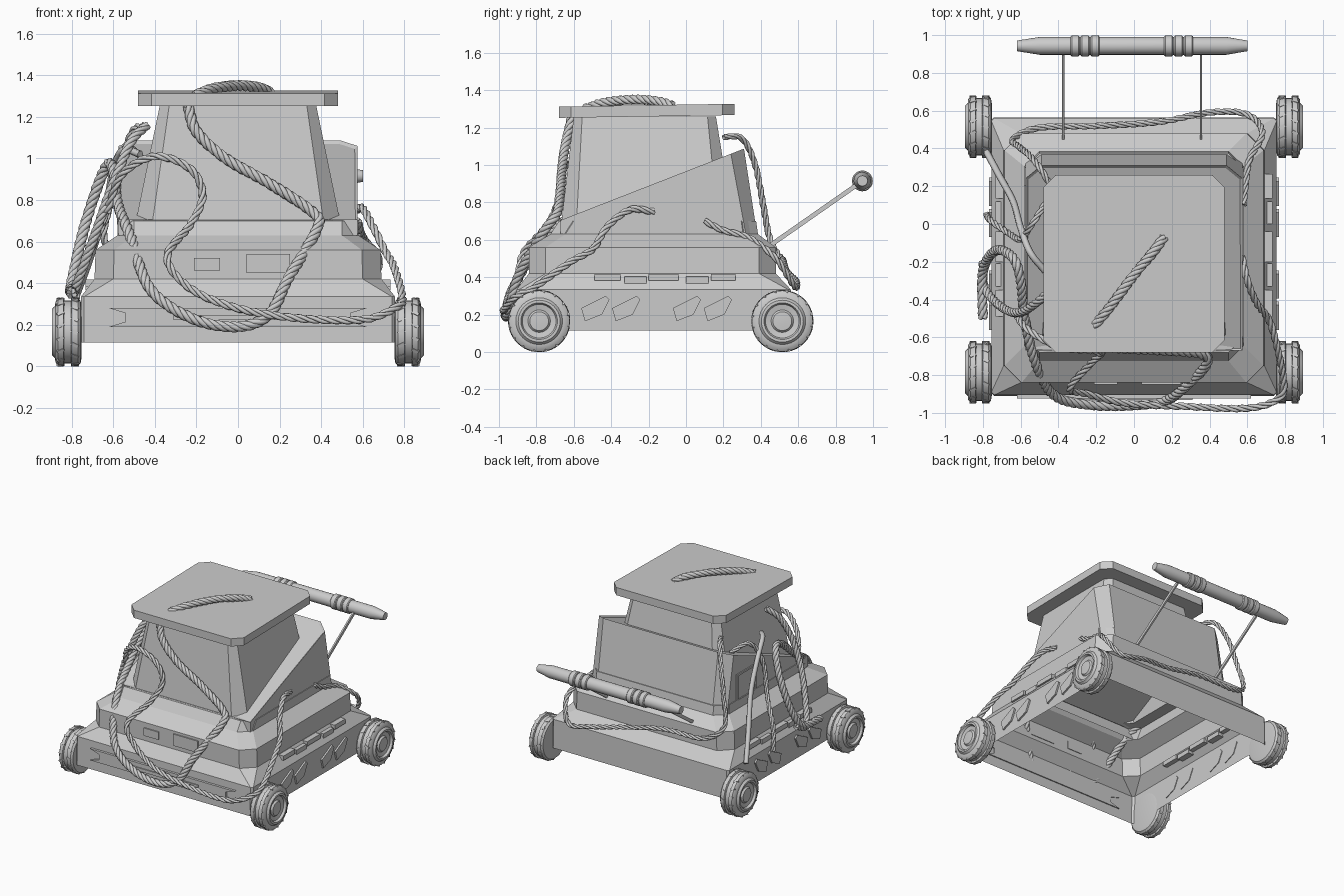
import bpy, bmesh, math
from mathutils import Vector, Matrix

if "Cube" in bpy.data.objects:
    bpy.data.objects.remove(bpy.data.objects["Cube"])


def make_object(name, bm, mirror=False, smooth=False):
    bmesh.ops.recalc_face_normals(bm, faces=bm.faces)
    me = bpy.data.meshes.new(name)
    bm.to_mesh(me)
    bm.free()
    ob = bpy.data.objects.new(name, me)
    bpy.context.collection.objects.link(ob)
    if mirror:
        ob.modifiers.new("Mirror", 'MIRROR')
    if smooth:
        bpy.context.view_layer.objects.active = ob
        ob.select_set(True)
        bpy.ops.object.shade_smooth_by_angle(angle=math.radians(35))
        ob.select_set(False)
    return ob


def octagon(x, y0, y1, c):
    return [(-x + c, y0), (x - c, y0), (x, y0 + c), (x, y1 - c),
            (x - c, y1), (-x + c, y1), (-x, y1 - c), (-x, y0 + c)]


def loft(bm, rings, cap_start=False, cap_end=False):
    loops = [[bm.verts.new(p) for p in r] for r in rings]
    n = len(loops[0])
    for a, b in zip(loops, loops[1:]):
        for i in range(n):
            bm.faces.new((a[i], a[(i + 1) % n], b[(i + 1) % n], b[i]))
    if cap_start:
        bm.faces.new(loops[0])
    return bm.faces.new(loops[-1]) if cap_end else None


def box(bm, center, size, rot=Matrix()):
    bmesh.ops.create_cube(bm, size=1, matrix=Matrix.Translation(center) @ rot @ Matrix.Diagonal((*size, 1)))


def lathe_x(bm, profile, y, z, n=32):
    rings = [[(x, y + r * math.cos(2 * math.pi * i / n), z + r * math.sin(2 * math.pi * i / n))
              for i in range(n)] for x, r in profile]
    loft(bm, rings, True, True)


# Open-bottomed stepped body and tapered tower: z, half width, front, back, corner cut
bm = bmesh.new()
loft(bm, [[(px, py, z) for px, py in octagon(x, y0, y1, c)] for z, x, y0, y1, c in [
    (.115, .755, -.91, .565, .015), (.335, .755, -.905, .56, .015), (.42, .69, -.84, .48, .09),
    (.56, .685, -.84, .48, .09), (.63, .58, -.725, .385, .08), (.70, .58, -.68, .375, .08),
    (.705, .49, -.665, .25, .08), (1.26, .375, -.60, .16, .045)]])
make_object("body_shell", bm)

# Octagonal top plate, very slightly raised at the back
bm = bmesh.new()
loft(bm, [[(x, y, z + .016 * (y + .68)) for x, y in octagon(.48, -.68, .26, .065)]
          for z in (1.252, 1.312)], True, True)
make_object("top_plate", bm)

# Wedge housing around the back of the tower
bm = bmesh.new()
slope = lambda y: .705 + .39 * (y + .67)
low = [(-.575, -.67), (.575, -.67), (.575, .32), (.49, .38), (-.49, .38), (-.575, .32)]
top = [(-.575, -.67), (.575, -.67), (.575, .24), (.49, .31), (-.49, .31), (-.575, .24)]
lid = loft(bm, [[(x, y, .63) for x, y in low], [(x, y, slope(y)) for x, y in top]], cap_end=True)
bm.normal_update()
bmesh.ops.inset_region(bm, faces=[lid], thickness=.015)
bmesh.ops.translate(bm, verts=lid.verts, vec=(0, 0, -.012))
make_object("rear_wedge", bm)

# Panel frame on the left side of the wedge
bm = bmesh.new()
for y in (-.02, .2):
    box(bm, (-.577, y, .79), (.012, .015, .20))
for z in (.69, .89):
    box(bm, (-.577, .09, z), (.012, .235, .015))
make_object("side_hatch_frame", bm)

# Front panels and the long vent
bm = bmesh.new()
box(bm, (-.15, -.842, .49), (.125, .014, .06))
box(bm, (.145, -.842, .495), (.21, .014, .09))
make_object("front_panels", bm)
bm = bmesh.new()
outline = [(-.62, .19), (.62, .19), (.54, .215), (.54, .255), (.62, .28), (-.62, .28), (-.54, .255), (-.54, .215)]
loft(bm, [[(x, y, z) for x, z in outline] for y in (-.90, -.925)], True, True)
box(bm, (0, -.925, .235), (.62, .016, .025))
make_object("front_vent", bm)

# Angled plates and stepped trim along both sides
bm = bmesh.new()
tag = [(-.56, .235), (-.43, .30), (-.41, .28), (-.45, .20), (-.54, .165)]
for shift in (0, .165, .49, .655):
    loft(bm, [[(x, y + shift, z) for y, z in tag] for x in (.75, .768)], True, True)
make_object("side_plates", bm, mirror=True)
bm = bmesh.new()
for y, length, z in ((-.42, .14, .40), (-.27, .12, .385), (-.12, .16, .40), (.06, .12, .385), (.2, .13, .40)):
    box(bm, (.708, y, z), (.05, length, .035))
make_object("side_trim", bm, mirror=True)

# Wheels: lathed tyre and rim with slanted tread lugs
for label, y in (("front", -.785), ("rear", .515)):
    bm = bmesh.new()
    lathe_x(bm, [(.752, .12), (.757, .15), (.77, .163), (.80, .165), (.804, .152), (.836, .152), (.84, .165),
                 (.865, .163), (.878, .145), (.88, .125), (.895, .112), (.895, .098), (.878, .09),
                 (.872, .06), (.884, .05), (.886, .02)], y, .165)
    make_object(label + "_wheels", bm, mirror=True, smooth=True)
    bm = bmesh.new()
    for k in range(16):
        for x, tilt, off in ((.785, .5, 0), (.853, -.5, .2)):
            turn = Matrix.Translation((0, y, .165)) @ Matrix.Rotation(k * math.pi / 8 + off, 4, 'X')
            part = bmesh.ops.create_cube(bm, size=1, matrix=turn @ Matrix.Translation((x, 0, .159))
                                         @ Matrix.Rotation(tilt, 4, 'Z') @ Matrix.Diagonal((.035, .016, .014, 1)))
    make_object(label + "_wheel_treads", bm, mirror=True)

# Push handle with grip sleeves and flat support bars
bm = bmesh.new()
lathe_x(bm, [(-.62, .028), (-.50, .047), (.49, .047), (.60, .028)], .943, .915, 20)
make_object("handle_bar", bm, smooth=True)
bm = bmesh.new()
for x in (-.335, .16):
    for k in range(3):
        a = x + k * .053
        lathe_x(bm, [(a, .05), (a + .006, .056), (a + .04, .056), (a + .046, .05)], .943, .915, 20)
make_object("handle_grips", bm, smooth=True)
bm = bmesh.new()
p, q = Vector((0, .45, .57)), Vector((0, .93, .905))
tilt = Matrix.Rotation(math.atan2(q.z - p.z, q.y - p.y), 4, 'X')
for x in (-.375, .355):
    box(bm, (p + q) / 2 + Vector((x, 0, 0)), (.012, (q - p).length, .024), tilt)
make_object("handle_supports", bm)


def smooth_path(points, step=.014):
    pts = [Vector(p) for p in points]
    pts = [2 * pts[0] - pts[1]] + pts + [2 * pts[-1] - pts[-2]]
    out = []
    for a, b, c, d in zip(pts, pts[1:], pts[2:], pts[3:]):
        n = max(2, int((c - b).length / step))
        for i in range(n):
            t = i / n
            out.append(.5 * (2 * b + (c - a) * t + (2 * a - 5 * b + 4 * c - d) * t * t
                             + (3 * b - a - 3 * c + d) * t ** 3))
    return out + [pts[-2]]


def cable(name, points, radius, strands=3, pitch=.16):
    # strands wound around a carried frame along the path
    path = smooth_path(points)
    cu = bpy.data.curves.new(name, 'CURVE')
    cu.dimensions = '3D'
    cu.bevel_depth = radius * (.5 if strands > 1 else 1)
    cu.bevel_resolution = 1
    cu.use_fill_caps = True
    lines = [[] for _ in range(strands)]
    side, dist = Vector((.3, .5, .8)), 0
    for i, p in enumerate(path):
        tan = (path[min(i + 1, len(path) - 1)] - path[max(i - 1, 0)]).normalized()
        side = (side - tan * side.dot(tan)).normalized()
        up = tan.cross(side)
        dist += (p - path[i - 1]).length if i else 0
        for s in range(strands):
            a = 2 * math.pi * (s / strands + dist / pitch)
            off = radius * .52 if strands > 1 else 0
            lines[s].append(p + off * (side * math.cos(a) + up * math.sin(a)))
    for line in lines:
        sp = cu.splines.new('POLY')
        sp.points.add(len(line) - 1)
        for pt, co in zip(sp.points, line):
            pt.co = (*co, 1)
        sp.use_smooth = True
    bpy.context.collection.objects.link(bpy.data.objects.new(name, cu))


# Cables draped over the body
cable("top_cable", [(-.21, -.54, 1.30), (-.12, -.43, 1.335), (0, -.27, 1.35), (.1, -.15, 1.34), (.16, -.07, 1.315)],
      .027, 4)
cable("front_cable", [(-.24, -.61, 1.25), (-.2, -.64, 1.13), (-.06, -.66, 1.0), (.15, -.67, .88), (.36, -.69, .74),
                      (.38, -.75, .66), (.24, -.89, .42), (.15, -.94, .25), (0, -.96, .19), (-.22, -.96, .23),
                      (-.42, -.91, .37), (-.52, -.74, .63), (-.58, -.5, .79), (-.6, -.3, .95), (-.64, -.18, .95),
                      (-.73, -.14, .7), (-.8, -.25, .4), (-.8, -.5, .35)], .027, 4)
cable("front_thin_cable", [(-.63, -.47, .74), (-.56, -.56, .92), (-.40, -.65, 1.01), (-.23, -.67, .95),
                           (-.17, -.68, .82), (-.23, -.74, .68), (-.34, -.87, .53), (-.25, -.90, .39),
                           (-.04, -.95, .29), (.25, -.965, .235), (.6, -.975, .225), (.77, -.92, .29),
                           (.79, -.82, .34), (.75, -.62, .48), (.71, -.5, .55), (.65, -.42, .67),
                           (.6, -.3, .76), (.57, -.17, .75)], .02)
cable("rear_cable", [(-.44, .2, 1.15), (-.50, .3, 1.14), (-.56, .37, 1.0), (-.61, .41, .8), (-.64, .45, .6),
                     (-.5, .51, .5), (-.18, .52, .49), (.13, .54, .43), (.4, .59, .38), (.6, .58, .35),
                     (.68, .48, .5), (.61, .34, .61), (.59, .2, .65), (.58, .1, .70)], .018)
cable("left_plain_cable", [(-.78, .38, .33), (-.71, .25, .52), (-.64, .12, .75), (-.60, -.02, .95),
                           (-.55, -.15, 1.04), (-.47, -.25, 1.02)], .018, 1)
cable("left_loop_cable", [(-.44, -.35, 1.16), (-.52, -.42, 1.07), (-.61, -.47, .85), (-.70, -.44, .6),
                          (-.79, -.34, .36), (-.8, -.2, .4)], .024, 4)
cable("left_thin_cable", [(-.46, .12, 1.0), (-.54, 0, 1.05), (-.6, -.08, .9), (-.66, -.05, .66),
                          (-.76, .02, .46), (-.78, .05, .3)], .018)
